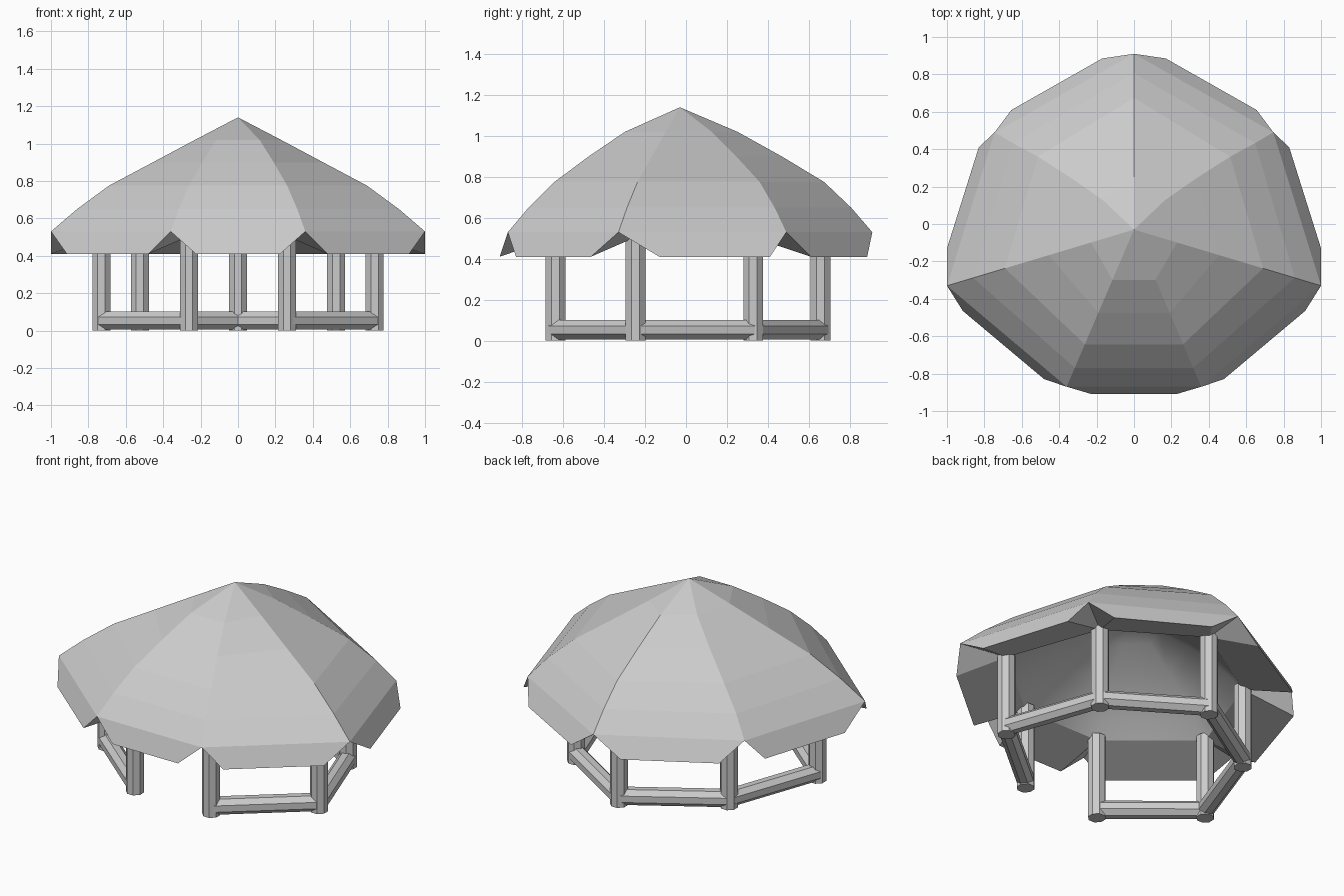
import bpy, bmesh, math
from mathutils import Vector

if "Cube" in bpy.data.objects:
    bpy.data.objects.remove(bpy.data.objects["Cube"])


def mirror_loop(right):
    """Complete a left/right symmetric loop that ends on the back centre point."""
    return right + [(-x, y) for x, y in reversed(right) if abs(x) > 1e-6]


def make_object(name, verts, faces, smooth=False):
    bm = bmesh.new()
    vs = [bm.verts.new(v) for v in verts]
    for f in faces:
        bm.faces.new([vs[i] for i in f])
    bmesh.ops.recalc_face_normals(bm, faces=bm.faces)
    for f in bm.faces:
        f.smooth = smooth
    me = bpy.data.meshes.new(name)
    bm.to_mesh(me)
    bm.free()
    ob = bpy.data.objects.new(name, me)
    bpy.context.collection.objects.link(ob)
    return ob


def bar(name, a, b, r, sides=8):
    a, b = Vector(a), Vector(b)
    d = b - a
    bpy.ops.mesh.primitive_cylinder_add(
        vertices=sides, radius=r / math.cos(math.pi / sides), depth=d.length,
        location=(a + b) / 2)
    ob = bpy.context.object
    ob.name = name
    ob.rotation_mode = 'QUATERNION'
    ob.rotation_quaternion = d.to_track_quat('Z', 'Y')
    # turn the section so the sides lie flat
    for v in ob.data.vertices:
        c, s = math.cos(math.pi / sides), math.sin(math.pi / sides)
        x, y = v.co.x, v.co.y
        v.co.x, v.co.y = x * c - y * s, x * s + y * c
    return ob


# plan outlines, seven corners each, right front round to left front
rim = mirror_loop([(0.36, -0.87), (1.0, -0.33), (0.745, 0.49), (0, 0.91)])
posts = mirror_loop([(0.262, -0.637), (0.73, -0.247), (0.525, 0.328), (0, 0.657)])
# lower corners of the hanging flaps: (start, end) along each roof side
right_flaps = [((0.48, -0.83), (0.915, -0.465)),
               ((1.0, -0.13), (0.83, 0.41)),
               ((0.655, 0.61), (0.17, 0.885))]
flaps = right_flaps + [((-b[0], b[1]), (-a[0], a[1])) for a, b in reversed(right_flaps)]
flaps.append(((-0.225, -0.91), (0.225, -0.91)))

apex = (0, -0.03)
N = 7
Z_POST = 0.505
Z_FLAP = 0.41

# roof: curved ridges sweep from the apex to the rim
levels = [1.02, 0.90, 0.775, 0.65, 0.53]
front, side = (0.32, 0.53, 0.73, 0.88, 1), (0.23, 0.455, 0.69, 0.86, 1)
back_x, back = (0.22, 0.45, 0.69, 0.87, 1), (0.30, 0.53, 0.75, 0.89, 1)
tx = [front, side, back_x, back, back_x, side, front]
ty = [front, side, back, back, back, side, front]
verts, faces = [(*apex, 1.14)], []
for k, z in enumerate(levels):
    for i, (x, y) in enumerate(rim):
        verts.append((x * tx[i][k], apex[1] + (y - apex[1]) * ty[i][k], z))
for i in range(N):
    j = (i + 1) % N
    faces.append((0, 1 + i, 1 + j))
    for k in range(len(levels) - 1):
        a, b = 1 + k * N, 1 + (k + 1) * N
        faces.append((a + i, b + i, b + j, a + j))

# flaps, soffit and the notches above the posts
r0 = 1 + (len(levels) - 1) * N
p0 = len(verts)
verts += [(x, y, Z_POST) for x, y in posts]
f0 = len(verts)
for a, b in flaps:
    verts += [(*a, Z_FLAP), (*b, Z_FLAP)]
for i in range(N):
    j = (i + 1) % N
    a, b = f0 + 2 * i, f0 + 2 * i + 1
    faces += [(r0 + i, a, b, r0 + j), (a, p0 + i, p0 + j, b),
              (r0 + i, p0 + i, a), (r0 + j, b, p0 + j)]
make_object("roof", verts, faces)

# smooth ceiling under the roof
cv, cf = [(*apex, 0.93)], []
rings = [(0.26, 0.86), (0.5, 0.77), (0.71, 0.68), (0.87, 0.59), (1.0, Z_POST)]
for t, z in rings:
    cv += [(x * t, apex[1] + (y - apex[1]) * t, z) for x, y in posts]
for i in range(N):
    j = (i + 1) % N
    cf.append((0, 1 + i, 1 + j))
    for k in range(len(rings) - 1):
        a, b = 1 + k * N, 1 + (k + 1) * N
        cf.append((a + i, b + i, b + j, a + j))
make_object("ceiling", cv, cf, smooth=True)

# posts, and rails on every side but the open front
for i, (x, y) in enumerate(posts):
    bar(f"post_{i + 1}", (x, y, 0), (x, y, Z_POST + 0.02), 0.048)
for i in range(N - 1):
    bar(f"rail_{i + 1}", (*posts[i], 0.053), (*posts[i + 1], 0.053), 0.048)
